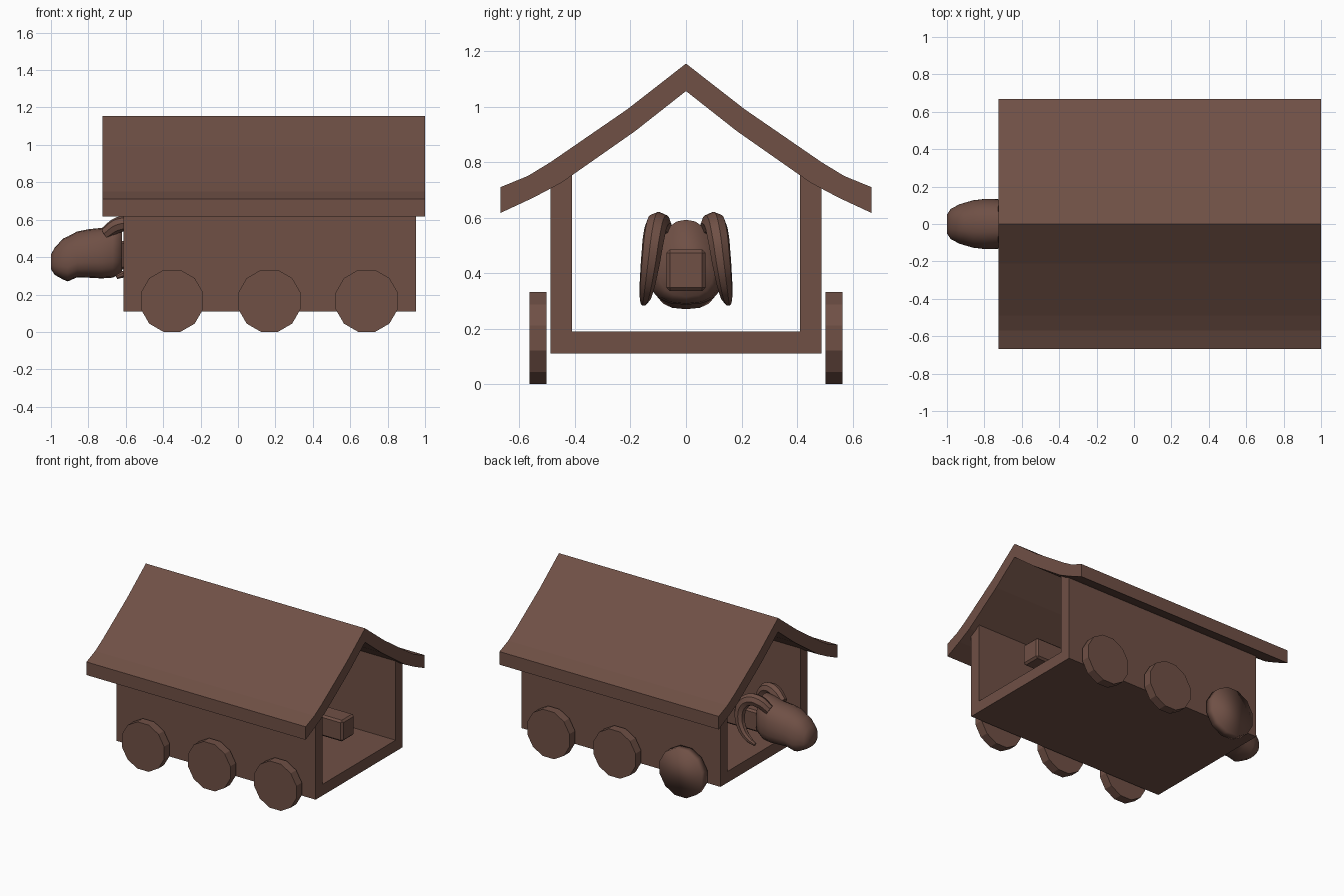
import bpy, bmesh, math
from mathutils import Matrix

if "Cube" in bpy.data.objects:
    bpy.data.objects.remove(bpy.data.objects["Cube"])

wood = bpy.data.materials.new("brown_wood")
wood.diffuse_color = (0.16, 0.08, 0.06, 1)
wood.use_nodes = True
wood.node_tree.nodes["Principled BSDF"].inputs["Base Color"].default_value = wood.diffuse_color


def make_object(name, bm, smooth=False):
    bmesh.ops.recalc_face_normals(bm, faces=bm.faces[:])
    for f in bm.faces:
        f.smooth = smooth
    me = bpy.data.meshes.new(name)
    bm.to_mesh(me)
    bm.free()
    ob = bpy.data.objects.new(name, me)
    me.materials.append(wood)
    bpy.context.collection.objects.link(ob)
    return ob


def extrude_profile(name, half, x0, x1):
    """Mirror a half profile (open y,z strip pairs) and sweep it along x.
    half: list of (outer, inner) point pairs starting on the centre line."""
    pairs = [((-o[0], o[1]), (-i[0], i[1])) for o, i in half[:0:-1]] + half
    bm = bmesh.new()
    rows = [[bm.verts.new((x, *p)) for x, p in
             ((x0, o), (x1, o), (x1, i), (x0, i))] for o, i in pairs]
    for a, b in zip(rows, rows[1:]):
        for k in range(4):
            n = (k + 1) % 4
            bm.faces.new((a[k], a[n], b[n], b[k]))
    bm.faces.new(rows[0])
    bm.faces.new(rows[-1])
    return make_object(name, bm)


# Swept gable roof
extrude_profile("roof", [
    ((0, 1.155), (0, 1.056)),
    ((0.212, 0.99), (0.183, 0.912)),
    ((0.488, 0.80), (0.45, 0.725)),
    ((0.57, 0.75), (0.55, 0.672)),
    ((0.668, 0.71), (0.668, 0.617))], -0.725, 1.0)

# U-shaped body: floor and two side walls
extrude_profile("body", [
    ((0, 0.11), (0, 0.19)),
    ((0.488, 0.11), (0.41, 0.19)),
    ((0.488, 0.706), (0.41, 0.753))], -0.613, 0.953)

# Six twelve-sided wheels, the front left one smooth shaded
for side in (-1, 1):
    for n, x in enumerate((-0.353, 0.168, 0.688)):
        bm = bmesh.new()
        m = (Matrix.Translation((x, side * 0.533, 0.166))
             @ Matrix.Rotation(math.pi / 2, 4, 'X')
             @ Matrix.Rotation(math.radians(15), 4, 'Z'))
        bmesh.ops.create_cone(bm, cap_ends=True, segments=12, radius1=0.172,
                              radius2=0.172, depth=0.062, matrix=m)
        make_object(f"wheel_{'right' if side < 0 else 'left'}_{n + 1}", bm,
                    smooth=(side > 0 and n == 0))

# Ram beam with chamfered edges
bm = bmesh.new()
bmesh.ops.create_cube(bm, size=1, matrix=Matrix.Translation((0.11, 0, 0.41))
                      @ Matrix.Diagonal((1.52, 0.142, 0.15, 1)))
bmesh.ops.bevel(bm, geom=bm.edges[:], offset=0.013, segments=1,
                affect='EDGES')
make_object("ram_beam", bm)

# Animal head: rounded rings lofted along x (x, bottom, top, half width)
sections = [(-1.0, 0.335, 0.415, 0.05), (-0.98, 0.305, 0.45, 0.08),
            (-0.935, 0.28, 0.50, 0.104), (-0.91, 0.27, 0.51, 0.112),
            (-0.86, 0.292, 0.537, 0.126), (-0.80, 0.29, 0.549, 0.133),
            (-0.73, 0.286, 0.556, 0.132), (-0.67, 0.29, 0.575, 0.122),
            (-0.62, 0.315, 0.592, 0.10)]
bm = bmesh.new()
SIDES = 20
rings = []
for x, lo, hi, w in sections:
    ring = []
    for k in range(SIDES):
        a = 2 * math.pi * k / SIDES
        c, s = math.cos(a), math.sin(a)
        y = math.copysign(abs(c) ** 0.8, c) * w * (1 - 0.15 * s)
        z = (lo + hi) / 2 + math.copysign(abs(s) ** 0.85, s) * (hi - lo) / 2
        ring.append(bm.verts.new((x, y, z)))
    rings.append(ring)
for a, b in zip(rings, rings[1:]):
    for k in range(SIDES):
        n = (k + 1) % SIDES
        bm.faces.new((a[k], a[n], b[n], b[k]))
bm.faces.new(rings[0])
bm.faces.new(rings[-1])
head = make_object("ram_head", bm, smooth=True)

# Curled, tapering horns (x, y, z, radius)
path = [(-0.71, 0.075, 0.525, 0.034), (-0.64, 0.092, 0.572, 0.042),
        (-0.575, 0.105, 0.575, 0.041), (-0.525, 0.116, 0.53, 0.04),
        (-0.512, 0.127, 0.45, 0.036), (-0.54, 0.138, 0.37, 0.03),
        (-0.59, 0.146, 0.32, 0.023), (-0.65, 0.152, 0.293, 0.012)]
for side, label in ((-1, "right"), (1, "left")):
    cu = bpy.data.curves.new(f"horn_{label}", 'CURVE')
    cu.dimensions = '3D'
    cu.bevel_depth = 1.0
    cu.bevel_resolution = 2
    cu.use_fill_caps = True
    cu.resolution_u = 4
    sp = cu.splines.new('BEZIER')
    sp.bezier_points.add(len(path) - 1)
    for p, (x, y, z, r) in zip(sp.bezier_points, path):
        p.co = (x, y * side, z)
        p.radius = r
        p.handle_left_type = p.handle_right_type = 'AUTO'
    cu.materials.append(wood)
    horn = bpy.data.objects.new(f"horn_{label}", cu)
    bpy.context.collection.objects.link(horn)
    bpy.ops.object.select_all(action='DESELECT')
    horn.select_set(True)
    bpy.context.view_layer.objects.active = horn
    bpy.ops.object.convert(target='MESH')
    bpy.ops.object.shade_smooth_by_angle()
